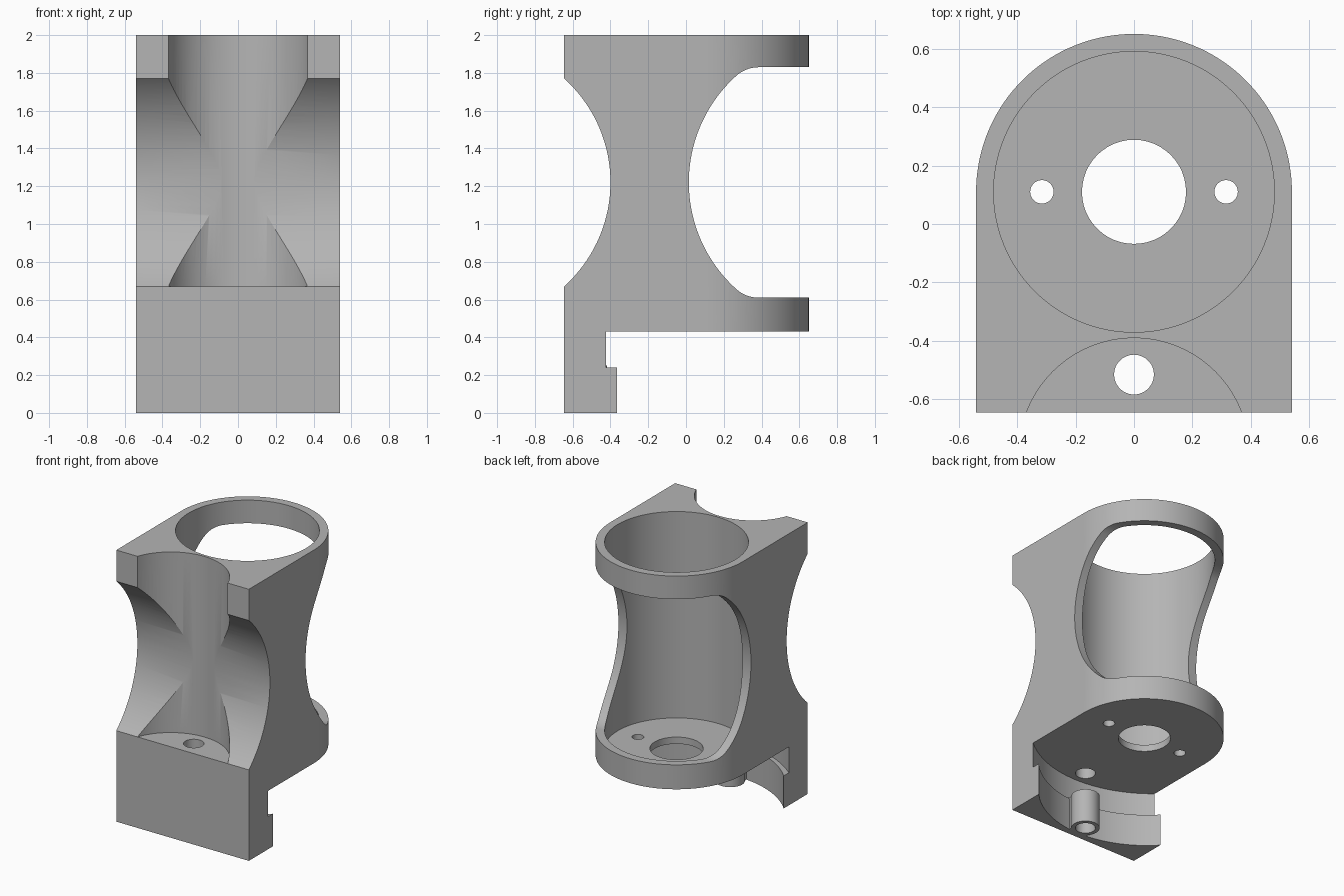
import bpy, bmesh, math
from mathutils import Vector

scene = bpy.context.scene
if "Cube" in bpy.data.objects:
    bpy.data.objects.remove(bpy.data.objects["Cube"], do_unlink=True)

grey = bpy.data.materials.new("matte grey")
grey.use_nodes = True
COLOUR = (0.46, 0.46, 0.46, 1)
grey.diffuse_color = COLOUR
grey.node_tree.nodes["Principled BSDF"].inputs["Base Color"].default_value = COLOUR


def arc(cx, cy, r, start, end, n):
    """Points on an arc, angles in radians."""
    return [(cx + r * math.cos(start + (end - start) * i / n),
             cy + r * math.sin(start + (end - start) * i / n)) for i in range(n + 1)]


def prism(name, points, lo, hi, along_x=False):
    """Extrude a closed profile along z, or a (y, z) profile along x."""
    bm = bmesh.new()
    place = (lambda p: (lo, p[0], p[1])) if along_x else (lambda p: (p[0], p[1], lo))
    face = bm.faces.new([bm.verts.new(place(p)) for p in points])
    new = bmesh.ops.extrude_face_region(bm, geom=[face])["geom"]
    step = Vector((hi - lo, 0, 0)) if along_x else Vector((0, 0, hi - lo))
    bmesh.ops.translate(bm, vec=step, verts=[g for g in new if isinstance(g, bmesh.types.BMVert)])
    bmesh.ops.recalc_face_normals(bm, faces=bm.faces)
    mesh = bpy.data.meshes.new(name)
    bm.to_mesh(mesh)
    bm.free()
    mesh.materials.append(grey)
    obj = bpy.data.objects.new(name, mesh)
    scene.collection.objects.link(obj)
    return obj


def cylinder(name, x, y, r, lo, hi, n=96):
    return prism(name, arc(x, y, r, 0, math.tau, n)[:-1], lo, hi)


def combine(target, tool, operation):
    tool.hide_render = True
    mod = target.modifiers.new(tool.name, 'BOOLEAN')
    mod.operation, mod.object, mod.solver = operation, tool, 'EXACT'
    bpy.context.view_layer.objects.active = target
    bpy.ops.object.modifier_apply(modifier=mod.name)
    bpy.data.objects.remove(tool, do_unlink=True)


HALF, FRONT, AXIS_Y = 0.54, -0.645, 0.11
MID_Z = 1.22

# Body: flat front and sides, round back
body = prism("holder_body",
             [(-HALF, FRONT), (HALF, FRONT)] + arc(0, AXIS_Y, HALF, 0, math.pi, 72), 0, 2)

# Rear window profile: large arc blended into flat ledges
r, cy, fillet, fy, ledge = 0.76, 0.775, 0.178, 0.385, 0.61
tangent = math.atan2(ledge - fillet, fy - cy)
upper = arc(fy, MID_Z + ledge - fillet, fillet, math.pi / 2, tangent, 12)
middle = arc(cy, MID_Z, r, tangent, math.tau - tangent, 48)[1:-1]
lower = [(y, 2 * MID_Z - z) for y, z in reversed(upper)]
window = [(1, MID_Z + ledge)] + upper + middle + lower + [(1, MID_Z - ledge)]

# Main cuts: bore, rear window, front scoop, front pocket, two arcs under the plate
cuts = [
    cylinder("bore", 0, AXIS_Y, 0.48, 0.48, 2.2, 128),
    prism("rear_window", window, -1, 1, True),
    prism("front_scoop", arc(-1.14, MID_Z, 0.74, 0, math.tau, 128)[:-1], -1, 1, True),
    cylinder("front_pocket", 0, -0.783, 0.393, 0.67, 2.2),
    cylinder("under_groove", 0, 0.204, 0.829, 0.24, 0.43, 128),
    cylinder("under_recess", 0, 0.138, 0.738, -0.2, 0.25, 128),
]
for cut in cuts:
    combine(body, cut, 'DIFFERENCE')

# Screw boss and its neck on the inside of the front wall
SCREW_Y = -0.515
neck = prism("boss_neck", [(-0.075, -0.63), (0.075, -0.63), (0.075, SCREW_Y), (-0.075, SCREW_Y)], 0, 0.25)
combine(neck, cylinder("boss", 0, SCREW_Y, 0.097, 0, 0.25, 48), 'UNION')
combine(body, neck, 'UNION')

# Vertical holes: screw, centre opening, two mounting holes
for x, y, radius in ((0, SCREW_Y, 0.068), (0, AXIS_Y, 0.178),
                     (-0.315, AXIS_Y, 0.04), (0.315, AXIS_Y, 0.04)):
    combine(body, cylinder("hole", x, y, radius, -0.2, 0.8, 48), 'DIFFERENCE')

# Smooth curved walls, crisp edges
bpy.ops.object.select_all(action='DESELECT')
body.select_set(True)
bpy.context.view_layer.objects.active = body
bpy.ops.object.shade_smooth_by_angle(angle=math.radians(25))
